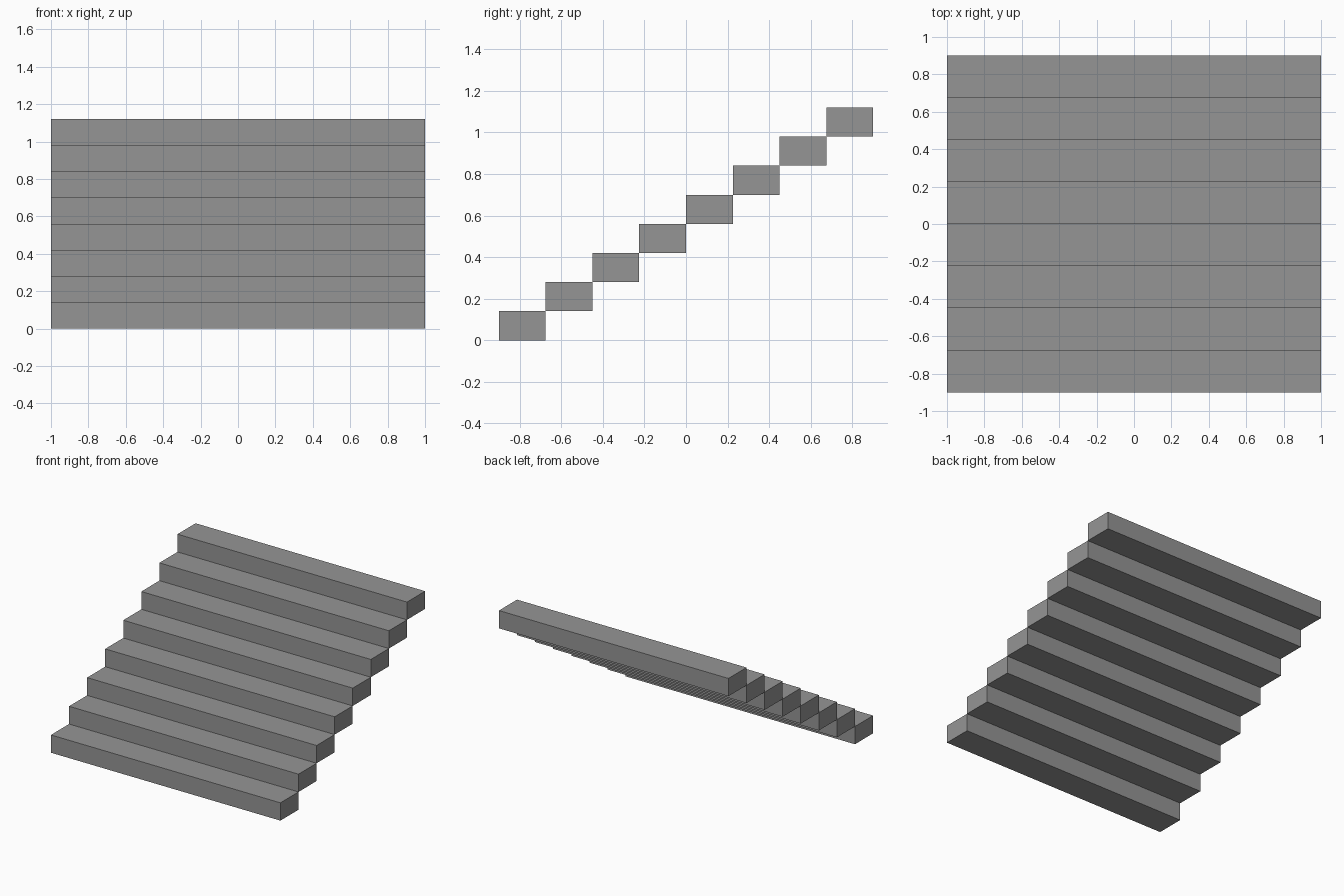
import bpy

STEPS = 8
WIDTH, DEPTH, RISE = 2.0, 0.225, 0.14

cube = bpy.data.objects.get("Cube")
if cube:
    bpy.data.objects.remove(cube, do_unlink=True)

# Plain grey stone
grey = bpy.data.materials.new("grey")
grey.use_nodes = True
colour = (0.3, 0.3, 0.3, 1)
grey.diffuse_color = colour
grey.node_tree.nodes["Principled BSDF"].inputs["Base Color"].default_value = colour

# Straight flight of solid block steps, each meeting the next along an edge
for i in range(STEPS):
    y = (i + 0.5 - STEPS / 2) * DEPTH
    z = (i + 0.5) * RISE
    bpy.ops.mesh.primitive_cube_add(size=1, location=(0, y, z))
    step = bpy.context.object
    step.name = f"step_{i + 1}"
    step.scale = (WIDTH, DEPTH, RISE)
    bpy.ops.object.transform_apply(location=False, rotation=False, scale=True)
    step.data.materials.append(grey)
